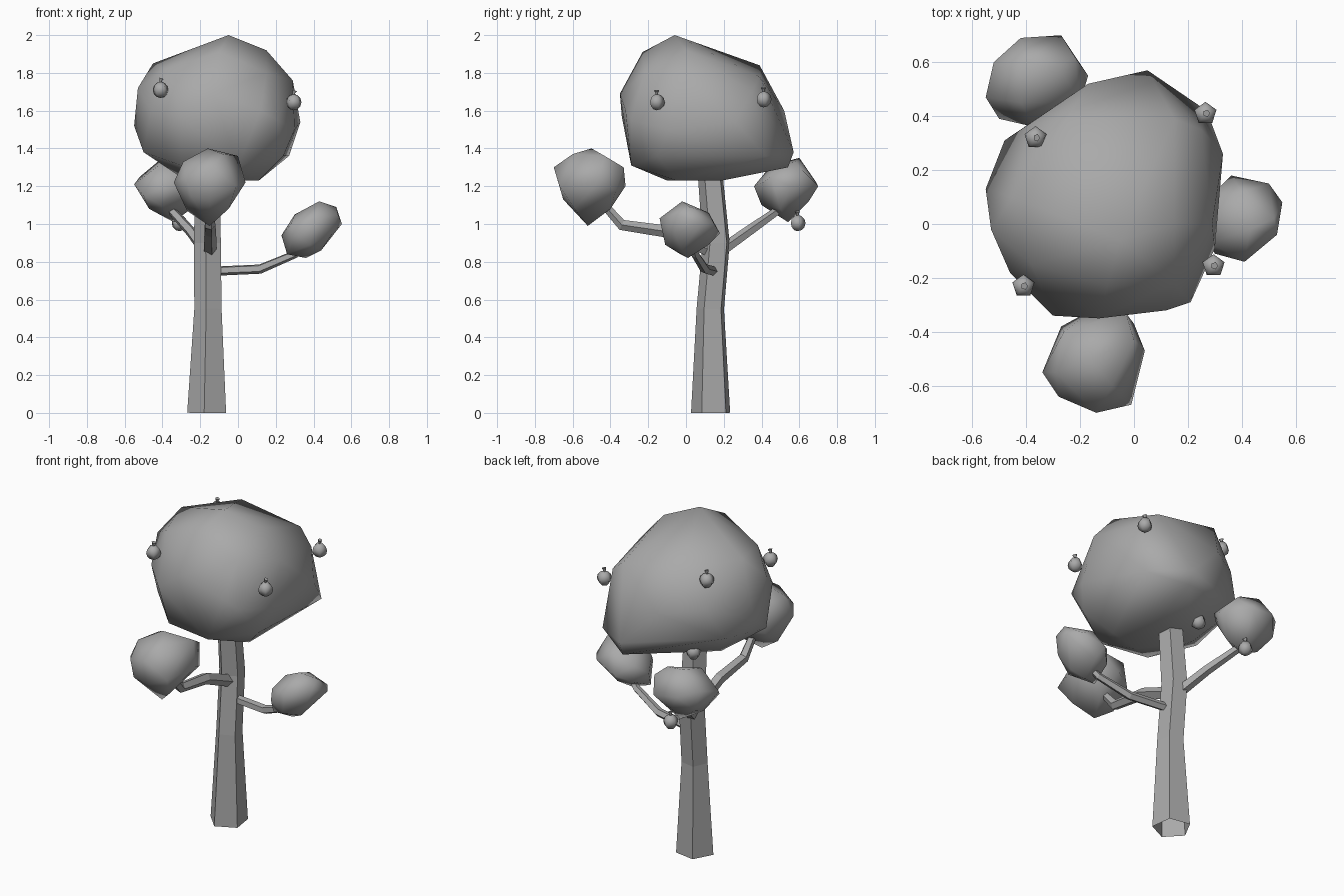
import bpy
import bmesh
import math
from mathutils import Vector

default_cube = bpy.data.objects.get("Cube")
if default_cube:
    bpy.data.objects.remove(default_cube, do_unlink=True)

# One plain grey material for the whole tree
GREY = (0.4, 0.4, 0.4, 1.0)
grey = bpy.data.materials.new("plain_grey")
grey.use_nodes = True
grey.diffuse_color = GREY
grey.node_tree.nodes["Principled BSDF"].inputs["Base Color"].default_value = GREY


def add_object(name, bm, smooth_angle=None):
    """Turn a bmesh into a named object, optionally smooth shaded."""
    bmesh.ops.recalc_face_normals(bm, faces=bm.faces)
    mesh = bpy.data.meshes.new(name)
    bm.to_mesh(mesh)
    bm.free()
    mesh.materials.append(grey)
    obj = bpy.data.objects.new(name, mesh)
    bpy.context.collection.objects.link(obj)
    if smooth_angle:
        bpy.ops.object.select_all(action="DESELECT")
        obj.select_set(True)
        bpy.context.view_layer.objects.active = obj
        bpy.ops.object.shade_smooth_by_angle(angle=math.radians(smooth_angle))
    return obj


def leaf_mass(name, points):
    """Chunky foliage: the rounded hull of a few corner points."""
    bm = bmesh.new()
    for point in points:
        bm.verts.new(point)
    result = bmesh.ops.convex_hull(bm, input=bm.verts)
    inside = [g for g in result["geom_interior"] if isinstance(g, bmesh.types.BMVert)]
    bmesh.ops.delete(bm, geom=inside, context="VERTS")
    return add_object(name, bm, smooth_angle=75)


def add_tube(bm, path, radii, sides=5, turn=0.0):
    """Sweep a tapering polygon along a path, open at its base."""
    path = [Vector(p) for p in path]
    rings = []
    for i, (centre, radius) in enumerate(zip(path, radii)):
        before, after = path[max(i - 1, 0)], path[min(i + 1, len(path) - 1)]
        spin = Vector((0, 0, 1)).rotation_difference(after - before)
        ring = []
        for k in range(sides):
            a = math.radians(turn) + math.tau * k / sides
            offset = Vector((math.cos(a), math.sin(a), 0)) * radius
            ring.append(bm.verts.new(centre + spin @ offset))
        rings.append(ring)
    for low, high in zip(rings, rings[1:]):
        for k in range(sides):
            n = (k + 1) % sides
            bm.faces.new((low[k], low[n], high[n], high[k]))
    bm.faces.new(rings[-1])


def tube(name, path, radii, turn=0.0):
    bm = bmesh.new()
    add_tube(bm, path, radii, turn=turn)
    return add_object(name, bm)


def fruit(name, centre):
    """Small five-sided ball with a flared stem."""
    bm = bmesh.new()
    bmesh.ops.create_uvsphere(bm, u_segments=5, v_segments=6, radius=0.043)
    add_tube(bm, [(0, 0, 0.03), (0, 0, 0.05), (0.004, 0, 0.062)], [0.006, 0.008, 0.014])
    bmesh.ops.translate(bm, verts=bm.verts, vec=centre)
    return add_object(name, bm, smooth_angle=75)


# Five-sided trunk with a slight lean
tube("trunk",
     [(-.16, .135, 0), (-.155, .132, .55), (-.158, .163, .9), (-.158, .133, 1.24), (-.16, .12, 1.35)],
     [.11, .077, .076, .07, .06], turn=-100)

# Branches reaching out to the small leaf masses
tube("front_branch",
     [(-.15, .12, .865), (-.15, -.1, .96), (-.15, -.34, .995), (-.15, -.45, 1.12)],
     [.037, .034, .03, .022])
tube("left_branch",
     [(-.15, .15, .75), (.115, .1, .762), (.3, .05, .84), (.38, .02, .92)],
     [.026, .026, .022, .016])
tube("back_branch",
     [(-.16, .16, .84), (-.25, .33, .96), (-.36, .5, 1.08)],
     [.034, .029, .023])

# Main crown, roughly from the top down
leaf_mass("crown", [
    (-.05, -.06, 2), (.15, 0, 1.92), (-.1, -.23, 1.91), (-.45, .1, 1.85), (-.25, .39, 1.84),
    (.15, .39, 1.78), (.29, 0, 1.76), (.25, .35, 1.7), (-.38, -.15, 1.82),
    (.15, -.22, 1.8), (-.53, -.02, 1.72), (-.13, -.35, 1.69), (.27, .42, 1.36),
    (.33, .26, 1.54), (.3, -.09, 1.5), (.21, -.29, 1.55), (.12, -.32, 1.6),
    (-.3, -.34, 1.57), (-.46, -.18, 1.6), (-.55, .13, 1.52), (-.48, .31, 1.45),
    (-.39, .37, 1.62), (-.17, .52, 1.6), (.05, .57, 1.38), (.05, .54, 1.3),
    (.24, -.15, 1.36), (0, -.29, 1.31), (-.3, -.24, 1.31), (-.5, -.06, 1.38),
    (.11, -.05, 1.23), (0, .19, 1.23), (-.1, -.1, 1.23), (-.32, .12, 1.26),
])

# Three small leaf masses
leaf_mass("front_leaves", [
    (-.16, -.5, 1.4), (0, -.43, 1.36), (.04, -.47, 1.22), (-.03, -.33, 1.3), (-.16, -.32, 1.2),
    (-.26, -.4, 1.33), (-.34, -.55, 1.22), (-.28, -.64, 1.25), (-.14, -.7, 1.3),
    (-.01, -.67, 1.2), (-.15, -.52, .99), (-.27, -.5, 1.07), (-.1, -.4, 1.08), (-.15, -.65, 1.13),
    (0, -.37, 1.18), (-.25, -.65, 1.15), (-.05, -.59, 1.08), (-.27, -.38, 1.16), (-.08, -.6, 1.37),
    (-.29, -.55, 1.33),
])
leaf_mass("back_leaves", [
    (-.42, .69, 1.22), (-.27, .7, 1.2), (-.17, .55, 1.2), (-.2, .45, 1.25), (-.37, .36, 1.2),
    (-.5, .39, 1.15), (-.55, .47, 1.21), (-.52, .6, 1.25), (-.4, .6, 1.35), (-.28, .58, 1.33),
    (-.42, .45, 1.31), (-.34, .54, 1.01), (-.47, .5, 1.08), (-.25, .5, 1.08), (-.36, .65, 1.12),
    (-.25, .41, 1.22), (-.22, .62, 1.28), (-.49, .61, 1.13), (-.41, .4, 1.1),
])
leaf_mass("left_leaves", [
    (.55, .08, 1), (.53, -.04, 1.05), (.41, -.14, 1.03), (.3, -.11, .95), (.5, .15, 1),
    (.36, .18, .95), (.43, -.02, 1.12), (.52, .02, 1.09), (.3, .03, 1.05), (.23, .03, .94),
    (.26, -.03, .84), (.36, .01, .82), (.44, -.02, .86), (.38, -.11, .89), (.38, .12, .89),
    (.4, .12, 1.06), (.28, -.07, 1), (.5, -.06, .95), (.28, .1, .9), (.28, .1, 1),
])

# Fruit dotted over the leaves
fruits = {
    "front_right_fruit": (-.41, -.23, 1.71),
    "front_left_fruit": (.295, -.155, 1.645),
    "back_left_fruit": (.265, .41, 1.66),
    "back_right_fruit": (-.365, .32, 1.78),
    "under_crown_fruit": (-.24, .27, 1.29),
    "low_back_fruit": (-.31, .59, 1.005),
}
for label, place in fruits.items():
    fruit(label, place)
